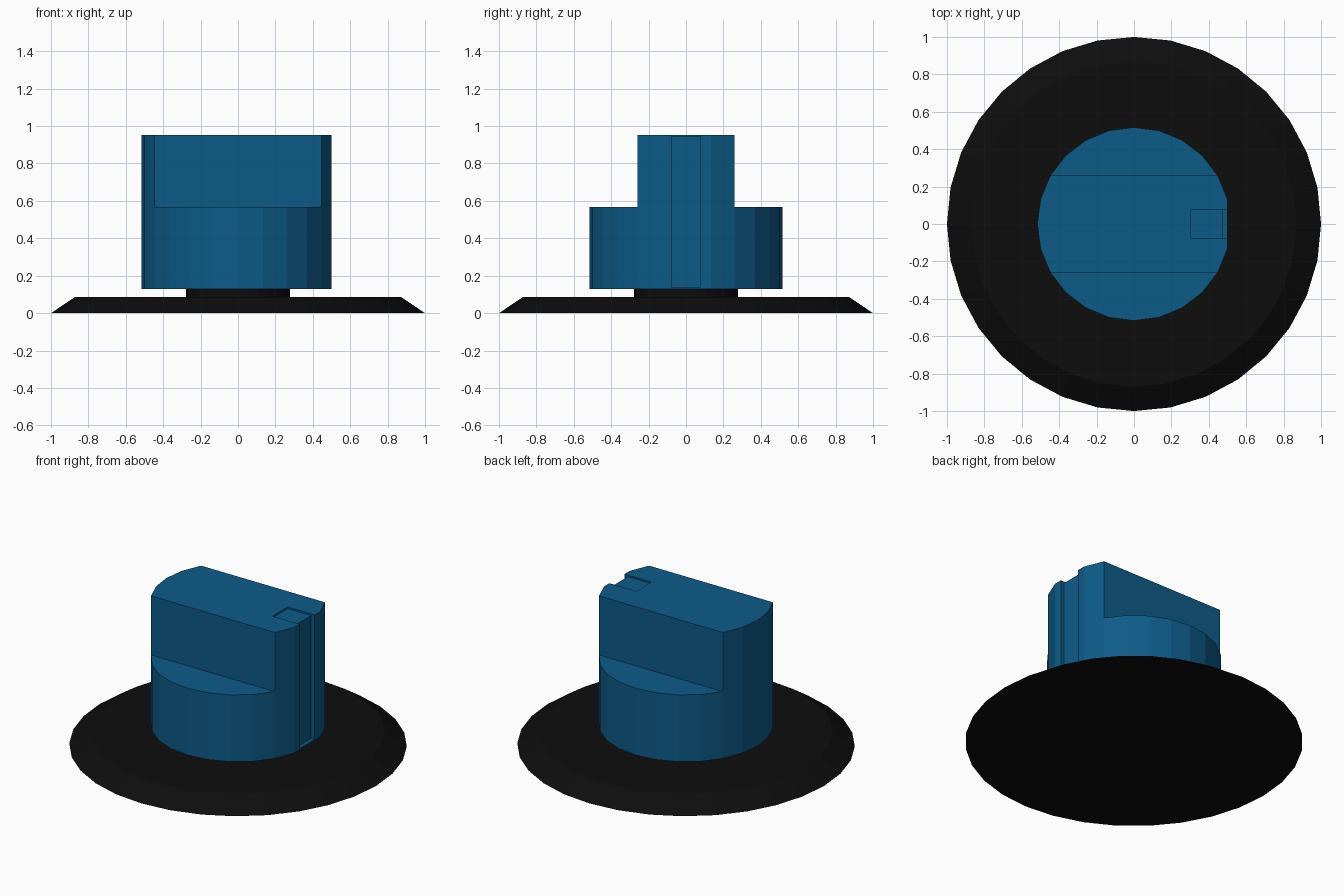
import bpy, bmesh
from math import cos, sin, radians, pi
from mathutils import Vector

if "Cube" in bpy.data.objects:
    bpy.data.objects.remove(bpy.data.objects["Cube"])


def material(name, color):
    m = bpy.data.materials.new(name)
    m.diffuse_color = (*color, 1)
    m.use_nodes = True
    m.node_tree.nodes["Principled BSDF"].inputs["Base Color"].default_value = m.diffuse_color
    return m


def finish(bm, name, mat=None):
    bmesh.ops.recalc_face_normals(bm, faces=bm.faces)
    mesh = bpy.data.meshes.new(name)
    bm.to_mesh(mesh)
    bm.free()
    obj = bpy.data.objects.new(name, mesh)
    bpy.context.collection.objects.link(obj)
    if mat:
        mesh.materials.append(mat)
    return obj


def prism(points, direction):
    """Extrude a closed outline; returns the bmesh and its far cap."""
    bm = bmesh.new()
    near = [bm.verts.new(p) for p in points]
    far = [bm.verts.new(Vector(p) + Vector(direction)) for p in points]
    bm.faces.new(near)
    cap = bm.faces.new(far)
    n = len(points)
    for i in range(n):
        j = (i + 1) % n
        bm.faces.new((near[i], near[j], far[j], far[i]))
    return bm, cap, far


black = material("black", (0.004, 0.004, 0.004))
blue = material("blue", (0.004, 0.105, 0.25))

# Bevelled base disc with short neck, lathed with 32 sides
profile = [(0, 0), (1, 0), (0.87, 0.087), (0.278, 0.087), (0.278, 0.13), (0, 0.13)]
bm = bmesh.new()
verts = [bm.verts.new((r, 0, z)) for r, z in profile]
edges = [bm.edges.new(pair) for pair in zip(verts, verts[1:])]
bmesh.ops.spin(bm, geom=verts + edges, cent=(0, 0, 0), axis=(0, 0, 1),
               angle=2 * pi, steps=32, use_duplicate=False)
bmesh.ops.remove_doubles(bm, verts=bm.verts, dist=0.0005)
bmesh.ops.dissolve_limit(bm, angle_limit=radians(1), verts=bm.verts, edges=bm.edges)
finish(bm, "base_disc", black)

# Knob body: 24-sided outline with the +x corner left out to form a flat
R = 0.517
outline = [(R * cos(radians(a)), R * sin(radians(a)), 0.13) for a in range(15, 360, 15)]
bm, cap, top = prism(outline, (0, 0, 0.437))

# Grip: split the shoulder face at the 30 degree corners and raise the middle
for a, b in ((30, 150), (210, 330)):
    va, vb = top[a // 15 - 1], top[b // 15 - 1]
    face = next(f for f in va.link_faces if f in vb.link_faces and len(f.verts) > 4)
    bmesh.utils.face_split(face, va, vb)
middle = next(f for f in bm.faces if top[0] in f.verts and top[-1] in f.verts
              and all(v.co.z > 0.5 for v in f.verts))
grip = bmesh.ops.extrude_discrete_faces(bm, faces=[middle])["faces"][0]
bmesh.ops.translate(bm, verts=grip.verts, vec=(0, 0, 0.386))
bmesh.ops.remove_doubles(bm, verts=bm.verts, dist=0.0005)
bmesh.ops.dissolve_limit(bm, angle_limit=radians(1), verts=bm.verts, edges=bm.edges)
knob = finish(bm, "knob", blue)

# Pointer groove: L-shaped cut across the top and down the flat
ell = [(0.305, 0.943), (0.475, 0.943), (0.475, 0.14), (0.6, 0.14), (0.6, 1.1), (0.305, 1.1)]
bm, _, _ = prism([(x, -0.078, z) for x, z in ell], (0, 0.156, 0))
cutter = finish(bm, "pointer_groove_cutter", blue)
cutter.hide_render = True
mod = knob.modifiers.new("pointer_groove", "BOOLEAN")
mod.operation = "DIFFERENCE"
mod.solver = "EXACT"
mod.object = cutter
bpy.context.view_layer.objects.active = knob
bpy.ops.object.modifier_apply(modifier=mod.name)
bpy.data.objects.remove(cutter)
